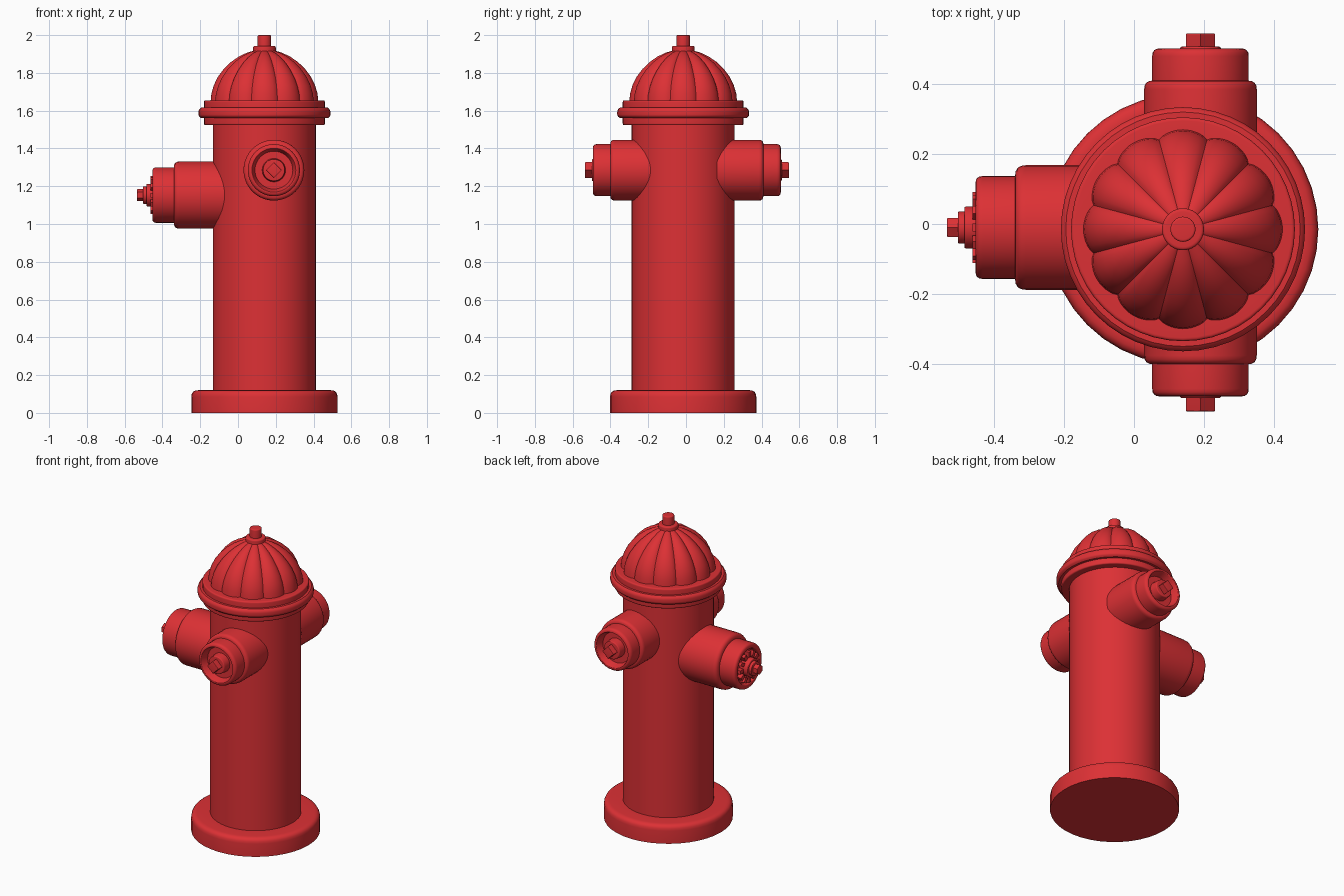
import bpy, bmesh
from math import sin, cos, pi, radians
from mathutils import Matrix, Vector

if "Cube" in bpy.data.objects:
    bpy.data.objects.remove(bpy.data.objects["Cube"])

red = bpy.data.materials.new("red_paint")
red.diffuse_color = (0.72, 0.03, 0.035, 1)
red.use_nodes = True
red.node_tree.nodes["Principled BSDF"].inputs["Base Color"].default_value = red.diffuse_color
CX, CY = 0.14, -0.015


def finish(name, bm, matrix):
    bmesh.ops.remove_doubles(bm, verts=bm.verts, dist=1e-5)
    bmesh.ops.recalc_face_normals(bm, faces=bm.faces)
    bm.transform(matrix)
    me = bpy.data.meshes.new(name)
    bm.to_mesh(me)
    bm.free()
    ob = bpy.data.objects.new(name, me)
    bpy.context.collection.objects.link(ob)
    me.materials.append(red)
    bpy.ops.object.select_all(action='DESELECT')
    ob.select_set(True)
    bpy.context.view_layer.objects.active = ob
    bpy.ops.object.shade_smooth_by_angle(angle=radians(35))
    return ob


def rounded(points):
    """Profile points are (radius, height[, rounding])."""
    out = []
    for i, p in enumerate(points):
        c = Vector(p[:2])
        if len(p) < 3:
            out.append(c)
            continue
        a = c + (Vector(points[i - 1][:2]) - c).normalized() * p[2]
        b = c + (Vector(points[i + 1][:2]) - c).normalized() * p[2]
        for k in range(5):
            t = k / 4
            out.append(a * (1 - t) ** 2 + c * 2 * t * (1 - t) + b * t * t)
    return out


def skin(bm, rings):
    n = len(rings[0])
    for lo, hi in zip(rings, rings[1:]):
        for i in range(n):
            j = (i + 1) % n
            bm.faces.new((lo[i], lo[j], hi[j], hi[i]))


def lathe(name, points, matrix, sides=40, start=0.0):
    bm = bmesh.new()
    rings = []
    for r, h in rounded(points):
        r = max(r, 1e-4)
        rings.append([bm.verts.new((r * cos(start + 2 * pi * i / sides),
                                    r * sin(start + 2 * pi * i / sides), h))
                      for i in range(sides)])
    skin(bm, rings)
    for ring, p in ((rings[0], points[0]), (rings[-1], points[-1])):
        if p[0] < 1e-3:
            bmesh.ops.pointmerge(bm, verts=ring, merge_co=(0, 0, p[1]))
    return finish(name, bm, matrix)


up = Matrix.Translation((CX, CY, 0))

# Base, barrel and collar
lathe("base_flange", [(0, 0), (0.387, 0), (0.387, 0.12, 0.035), (0.27, 0.12)], up)
lathe("barrel", [(0.273, 0.115), (0.273, 1.53)], up, 48)
lathe("collar", [(0.27, 1.523), (0.32, 1.523, 0.01), (0.32, 1.56), (0.335, 1.56),
                 (0.349, 1.572, 0.008), (0.349, 1.604, 0.012), (0.335, 1.616),
                 (0.32, 1.616), (0.32, 1.655, 0.01), (0.25, 1.655)], up, 48)

# Fluted bonnet with twelve petals
bm = bmesh.new()
dome = [(0.285, 1.65), (0.281, 1.69), (0.268, 1.735), (0.246, 1.78), (0.216, 1.82),
        (0.178, 1.857), (0.135, 1.887), (0.09, 1.908), (0.04, 1.922)]
rings = []
for k, (r, z) in enumerate(dome):
    ring = []
    for i in range(144):
        a = 2 * pi * i / 144
        groove = 1 - abs(cos(6 * a)) ** 0.7
        ring.append(bm.verts.new((r * (1 - 0.07 * groove) * cos(a),
                                  r * (1 - 0.07 * groove) * sin(a),
                                  z - 0.012 * groove * sin(pi * k / 8))))
    rings.append(ring)
skin(bm, rings)
finish("bonnet", bm, up)

# Operating nut on top
lathe("bonnet_washer", [(0.06, 1.90), (0.06, 1.943, 0.01), (0.03, 1.943)], up)
lathe("operating_nut", [(0.036, 1.94), (0.036, 2.0, 0.007), (0, 2.0)], up, 24)

# Two side hose outlets, front and back
for name, turn, shift in (("front", 90, 0.0), ("back", -90, 0.005)):
    m = Matrix.Translation((0.19, shift, 1.285)) @ Matrix.Rotation(radians(turn), 4, 'X')
    if name == "front":
        m = Matrix.Translation((0, 0.004, 0)) @ m
    lathe(name + "_outlet", [(0.161, 0.16), (0.161, 0.405, 0.025), (0.13, 0.405)], m)
    lathe(name + "_outlet_cap", [(0.138, 0.39), (0.138, 0.497, 0.022), (0.115, 0.497, 0.006),
                                 (0.1, 0.45), (0.062, 0.45), (0.058, 0.502, 0.006),
                                 (0, 0.502)], m)
    lathe(name + "_outlet_nut", [(0.042, 0.49), (0.042, 0.54, 0.005), (0, 0.54)], m, 4)

# Large pumper outlet on the left
m = Matrix.Translation((0, -0.01, 1.153)) @ Matrix.Rotation(radians(-90), 4, 'Y')
lathe("pumper_outlet", [(0.178, 0.05), (0.178, 0.34, 0.03), (0.14, 0.34)], m)
lathe("pumper_cap", [(0.147, 0.33), (0.147, 0.453, 0.02), (0.115, 0.453, 0.006),
                     (0.108, 0.43), (0.06, 0.43), (0.06, 0.485, 0.006),
                     (0.046, 0.485), (0.046, 0.503, 0.005), (0, 0.503)], m)
lathe("pumper_nut", [(0.032, 0.50), (0.032, 0.535, 0.005), (0, 0.535)], m, 6)

# Ring of lugs around the pumper cap face
bm = bmesh.new()
for i in range(12):
    bmesh.ops.create_cube(bm, size=1, matrix=Matrix.Rotation(2 * pi * i / 12, 4, 'Z')
                          @ Matrix.Translation((0.084, 0, 0.444))
                          @ Matrix.Diagonal((0.034, 0.024, 0.036, 1)))
finish("pumper_lugs", bm, m)
